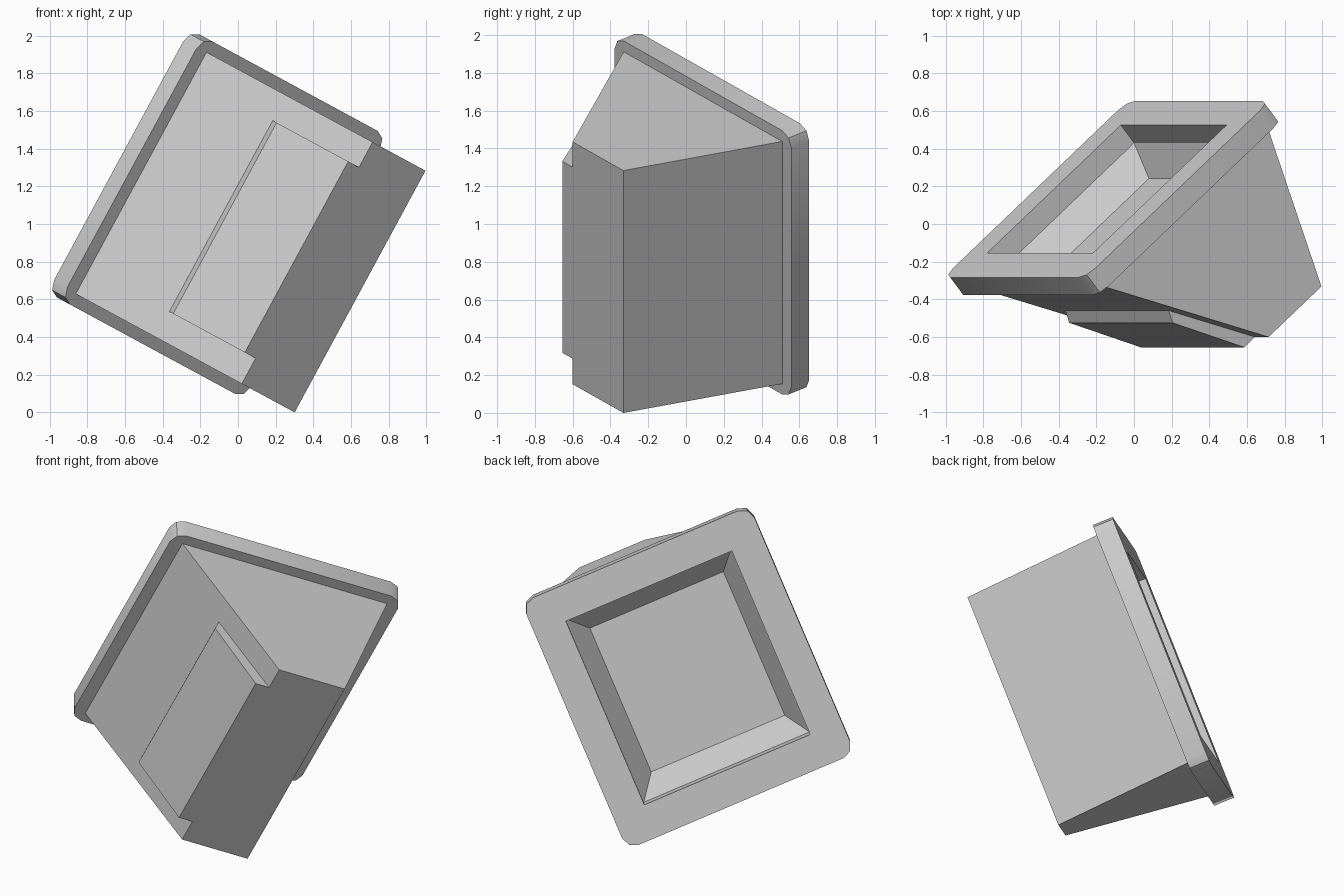
import bpy, bmesh
from mathutils import Vector

if "Cube" in bpy.data.objects:
    bpy.data.objects.remove(bpy.data.objects["Cube"])

# Tilted working frame: T across the rim, U along the prism, N out of the opening
U = Vector((0.476, 0, 0.8795)).normalized()
W = Vector((0.8795, 0, -0.476)).normalized()
Y = Vector((0, 1, 0))
T = (0.765 * W + 0.644 * Y).normalized()
N = (-0.644 * W + 0.765 * Y).normalized()


def rect(t0, t1, u0, u1, n):
    return [t * T + u * U + n * N for t, u in ((t0, u0), (t1, u0), (t1, u1), (t0, u1))]


def loft(name, rings, round_between=None, radius=0.0):
    """Skin a run of rings, cap both ends, optionally round the edges after one ring."""
    bm = bmesh.new()
    loops = [[bm.verts.new(p) for p in ring] for ring in rings]
    count = len(loops[0])
    for a, b in zip(loops, loops[1:]):
        for i in range(count):
            j = (i + 1) % count
            bm.faces.new((a[i], a[j], b[j], b[i]))
    bm.faces.new(loops[0])
    bm.faces.new(loops[-1])
    bmesh.ops.recalc_face_normals(bm, faces=bm.faces)
    if round_between is not None:
        k = round_between
        edges = [bm.edges.get((p, q)) for p, q in zip(loops[k], loops[k + 1])]
        bmesh.ops.bevel(bm, geom=edges, offset=radius, segments=2,
                        profile=0.5, affect='EDGES')
    mesh = bpy.data.meshes.new(name)
    bm.to_mesh(mesh)
    bm.free()
    obj = bpy.data.objects.new(name, mesh)
    bpy.context.collection.objects.link(obj)
    return obj


# Housing: tapered body, overhanging rim, straight opening, sloped recess and floor
rim_back, rim_front = 0.428, 0.552
rim = (-1.095, 0.357, 0.079, 1.667)
hole = (-0.896, 0.160, 0.284, 1.463)
housing = loft("housing", [
    rect(-0.428, -0.011, 0.143, 1.602, -0.424),
    rect(-1.021, 0.283, 0.143, 1.602, rim_back),
    rect(*rim, rim_back),
    rect(*rim, rim_front),
    rect(*hole, rim_front),
    rect(*hole, rim_back),
    rect(-0.796, 0.054, 0.412, 1.335, 0.27),
], round_between=2, radius=0.075)

# Raised pad on the underside, flush with the narrow end of the body
pad_profile = [(-0.736, 0.019), (-0.760, -0.046), (-0.513, -0.424),
               (-0.428, -0.424), (-0.705, 0.010)]
pad = loft("raised_pad", [[t * T + n * N + u * U for t, n in pad_profile]
                          for u in (0.297, 1.450)])

# Soft shading on the rounded rim corners only
bpy.context.view_layer.objects.active = housing
housing.select_set(True)
bpy.ops.object.shade_smooth_by_angle(angle=0.5)
